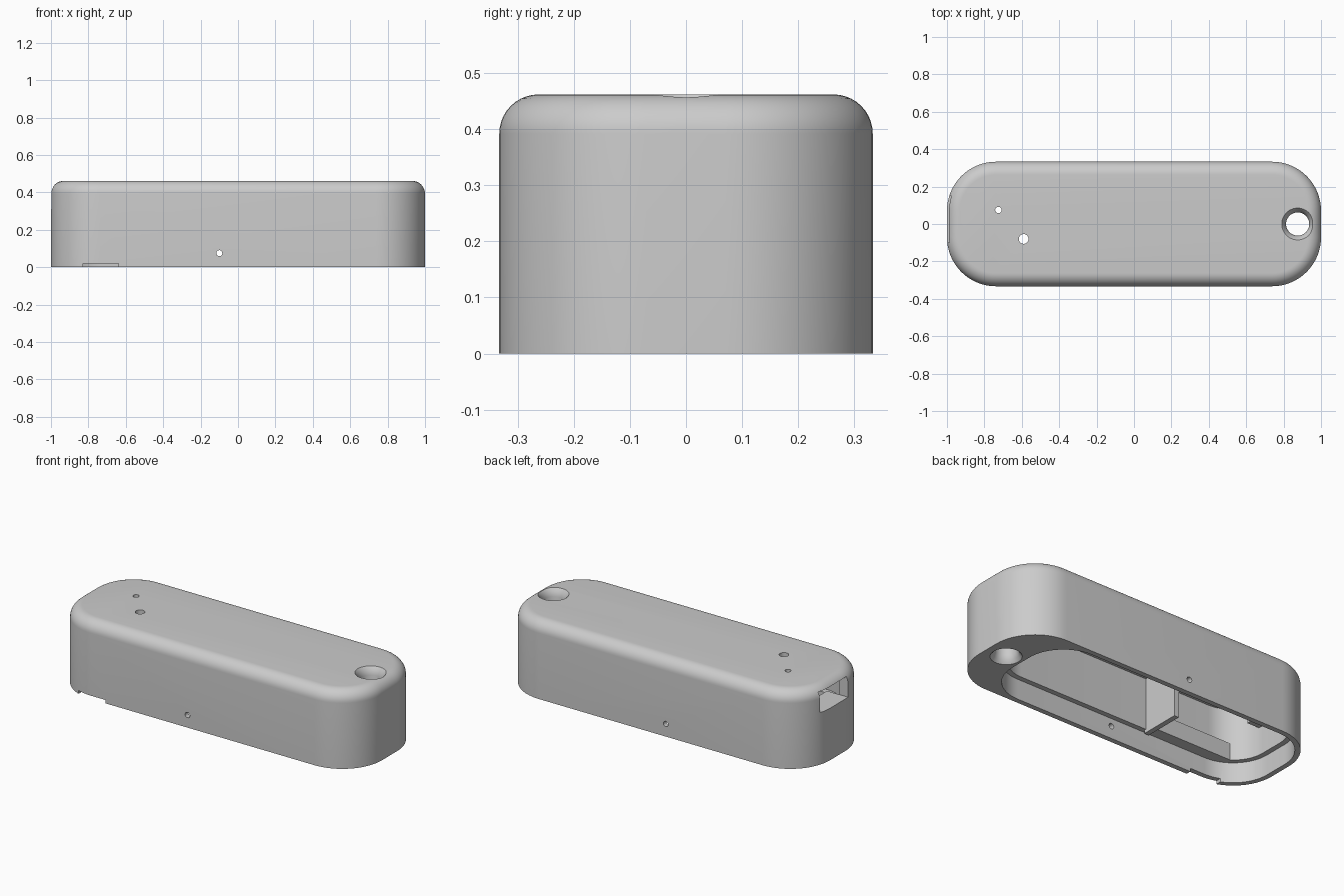
import bpy, bmesh, math
from mathutils import Matrix, Vector

old = bpy.data.objects.get("Cube")
if old:
    bpy.data.objects.remove(old, do_unlink=True)

grey = bpy.data.materials.new("plain_grey")
grey.use_nodes = True
grey.diffuse_color = (0.6, 0.6, 0.6, 1)
grey.node_tree.nodes["Principled BSDF"].inputs["Base Color"].default_value = (0.6, 0.6, 0.6, 1)


def finish(name, bm):
    bmesh.ops.recalc_face_normals(bm, faces=bm.faces)
    mesh = bpy.data.meshes.new(name)
    bm.to_mesh(mesh)
    bm.free()
    mesh.materials.append(grey)
    obj = bpy.data.objects.new(name, mesh)
    bpy.context.collection.objects.link(obj)
    return obj


def loft(name, rings):
    """Closed solid through rings of equal point count."""
    bm = bmesh.new()
    loops = [[bm.verts.new(p) for p in ring] for ring in rings]
    for a, b in zip(loops, loops[1:]):
        for i in range(len(a)):
            j = (i + 1) % len(a)
            bm.faces.new((a[i], a[j], b[j], b[i]))
    bm.faces.new(loops[0][::-1])
    bm.faces.new(loops[-1])
    return finish(name, bm)


def rounded(cx, hx, hy, r, z, inset=0.0, steps=16):
    """Rounded rectangle outline at height z, shrunk by inset."""
    pts = []
    for k, (sx, sy) in enumerate(((1, 1), (-1, 1), (-1, -1), (1, -1))):
        for i in range(steps + 1):
            a = (k + i / steps) * math.pi / 2
            pts.append((cx + sx * (hx - r) + (r - inset) * math.cos(a),
                        sy * (hy - r) + (r - inset) * math.sin(a), z))
    return pts


def lathe(name, x, y, profile, n=48):
    """Vertical round solid from (radius, z) pairs."""
    turn = [i * math.tau / n for i in range(n)]
    return loft(name, [[(x + r * math.cos(a), y + r * math.sin(a), z) for a in turn]
                       for r, z in profile])


def box(name, lo, hi):
    lo, hi = Vector(lo), Vector(hi)
    bm = bmesh.new()
    m = Matrix.Translation((lo + hi) / 2) @ Matrix.Diagonal((*(hi - lo), 1))
    bmesh.ops.create_cube(bm, size=1, matrix=m)
    return finish(name, bm)


def cut(target, cutter):
    mod = target.modifiers.new("cut", 'BOOLEAN')
    mod.operation = 'DIFFERENCE'
    mod.solver = 'EXACT'
    mod.object = cutter
    bpy.context.view_layer.objects.active = target
    bpy.ops.object.modifier_apply(modifier=mod.name)
    bpy.data.objects.remove(cutter, do_unlink=True)


# Case body with rounded top edge
HEIGHT, ROUND = 0.462, 0.07
layers = [(0, 0)]
for i in range(11):
    a = i / 10 * math.pi / 2
    layers.append((HEIGHT - ROUND + ROUND * math.sin(a), ROUND * (1 - math.cos(a))))
case = loft("case_shell", [rounded(0, 1, 0.333, 0.262, z, d) for z, d in layers])

# Hollow inside: wide lid pocket below, narrower chamber above
MID, HALF = -0.0975, 0.8725
for z0, z1, d in ((-0.05, 0.12, 0), (0.1, 0.425, 0.03)):
    cut(case, loft("cavity_cutter",
                   [rounded(MID, HALF, 0.303, 0.232, z, d) for z in (z0, z1)]))

# Strap hole, flared at both ends
cut(case, lathe("strap_cutter", 0.875, 0, [
    (0.085, -0.05), (0.085, 0), (0.07, 0.018), (0.062, 0.045),
    (0.062, HEIGHT - 0.045), (0.07, HEIGHT - 0.018), (0.085, HEIGHT), (0.085, 0.55)]))

# Small top holes
for x, y, r in ((-0.725, 0.075, 0.017), (-0.59, -0.08, 0.026)):
    cut(case, lathe("top_hole_cutter", x, y, [(r, 0.3), (r, 0.6)], 32))

# Pin holes through both long walls
pin = lathe("pin_cutter", 0, 0, [(0.016, -0.5), (0.016, 0.5)], 24)
pin.data.transform(Matrix.Translation((-0.1, 0, 0.075)) @ Matrix.Rotation(math.pi / 2, 4, 'X'))
cut(case, pin)

# Socket opening in the end and pry notch in the front rim
cut(case, box("socket_cutter", (-1.1, -0.1, 0.31), (-0.88, 0.15, 0.43)))
cut(case, box("notch_cutter", (-0.83, -0.4, -0.05), (-0.64, -0.2, 0.02)))

# Inner partitions and board rails
parts = [case,
         box("partition_front", (-0.34, -0.285, 0.1), (-0.31, -0.04, 0.43)),
         box("partition_back", (-0.34, 0.18, 0.1), (-0.31, 0.285, 0.43)),
         box("board_rail_front", (-0.87, -0.285, 0.12), (-0.33, -0.235, 0.22)),
         box("socket_shelf", (-0.95, -0.1, 0.285), (-0.86, 0.15, 0.31))]

for obj in parts:
    bpy.ops.object.select_all(action='DESELECT')
    obj.select_set(True)
    bpy.context.view_layer.objects.active = obj
    bpy.ops.object.shade_smooth_by_angle(angle=math.radians(30))
